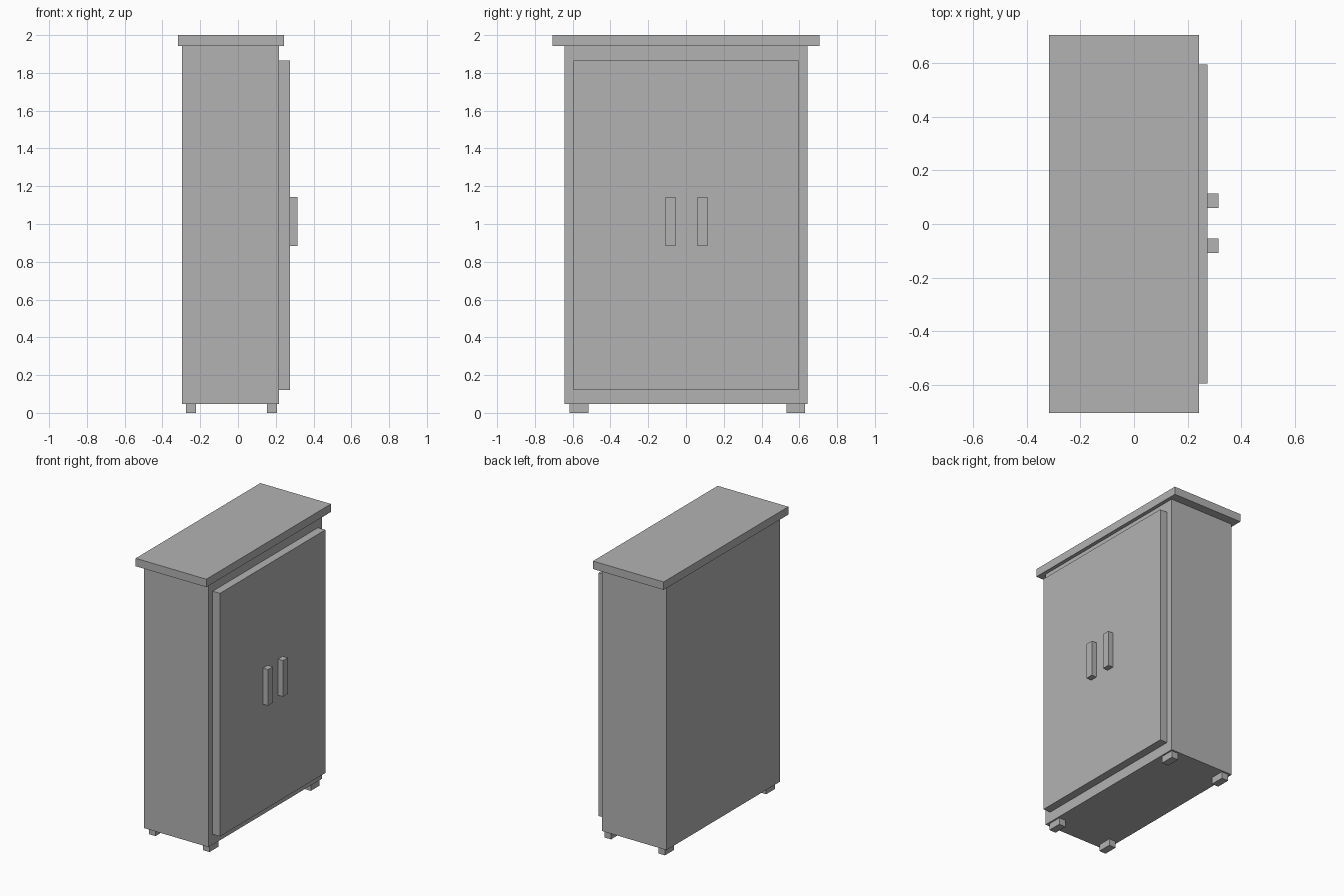
import bpy
from mathutils import Vector

cube = bpy.data.objects.get("Cube")
if cube:
    bpy.data.objects.remove(cube, do_unlink=True)

# Single grey finish
grey = bpy.data.materials.new("plain_grey")
grey.use_nodes = True
colour = (0.45, 0.45, 0.45, 1)
grey.diffuse_color = colour
grey.node_tree.nodes["Principled BSDF"].inputs["Base Color"].default_value = colour


def box(name, x, y, z):
    """Box from (low, high) ranges on each axis."""
    low, high = (Vector(corner) for corner in zip(x, y, z))
    bpy.ops.mesh.primitive_cube_add(size=1, location=(low + high) / 2)
    ob = bpy.context.object
    ob.name = name
    ob.scale = high - low
    bpy.ops.object.transform_apply(location=False, rotation=False, scale=True)
    ob.data.materials.append(grey)
    return ob


# Carcass and overhanging top
box("cabinet_body", (-0.296, 0.217), (-0.643, 0.643), (0.048, 1.943))
box("top_board", (-0.317, 0.243), (-0.706, 0.706), (1.943, 2.0))

# Raised door panel on the +x side
box("door_panel", (0.217, 0.275), (-0.596, 0.596), (0.122, 1.865))

# Pair of upright handles
for side, y in (("near", (-0.109, -0.055)), ("far", (0.06, 0.114))):
    box("handle_" + side, (0.275, 0.315), y, (0.884, 1.143))

# Four short feet
for end, y in (("near", (-0.617, -0.516)), ("far", (0.531, 0.631))):
    for side, x in (("back", (-0.275, -0.222)), ("door", (0.153, 0.206))):
        box(f"foot_{end}_{side}", x, y, (0, 0.048))
